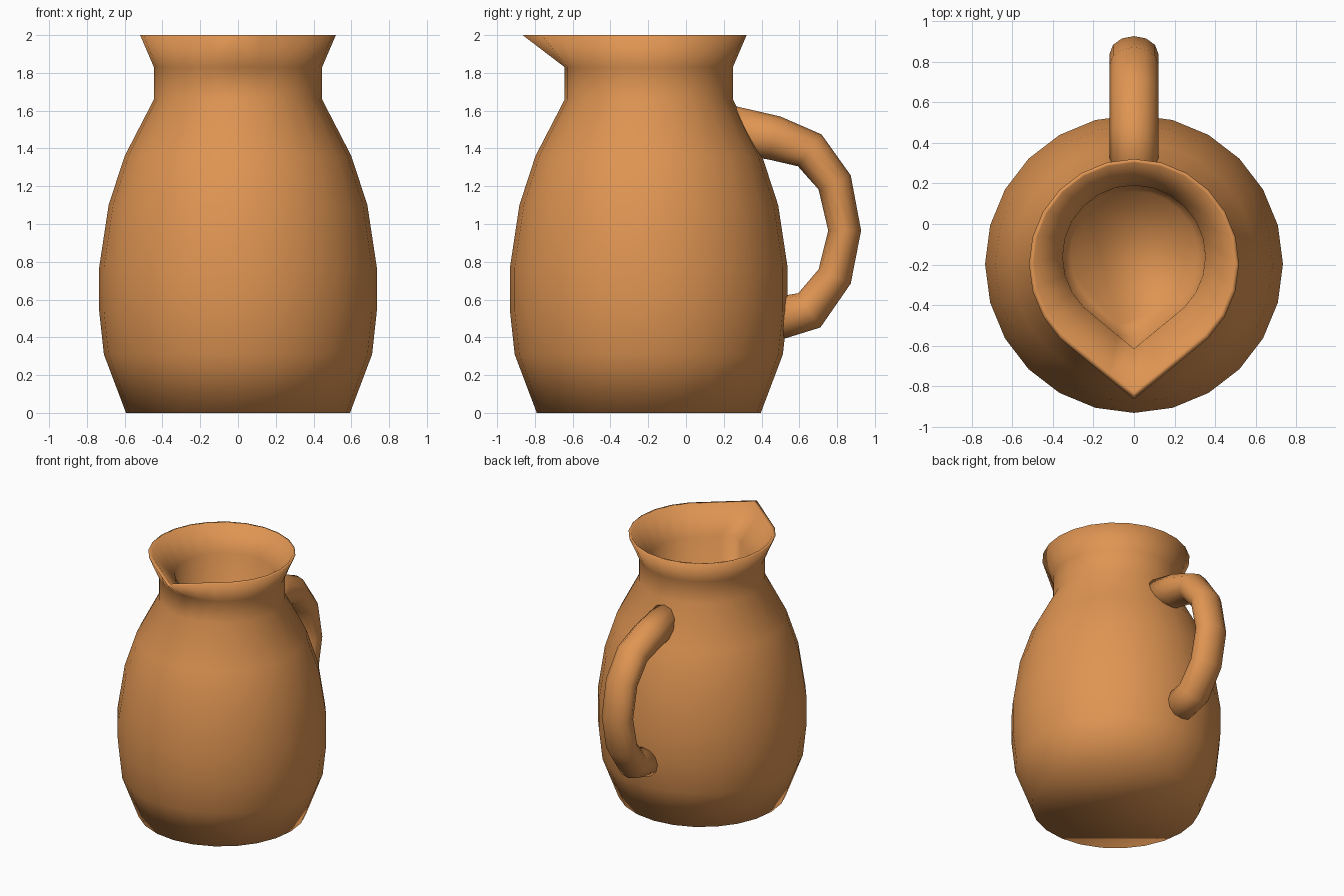
import bpy, bmesh
from math import sin, cos, pi
from mathutils import Vector

if "Cube" in bpy.data.objects:
    bpy.data.objects.remove(bpy.data.objects["Cube"])

clay = bpy.data.materials.new("clay")
clay.diffuse_color = (0.74, 0.30, 0.085, 1)
clay.use_nodes = True
clay.node_tree.nodes["Principled BSDF"].inputs["Base Color"].default_value = clay.diffuse_color


def loft(name, rings):
    """Skin closed rings of equal length, cap both ends, shade smooth."""
    bm = bmesh.new()
    loops = [[bm.verts.new(p) for p in ring] for ring in rings]
    n = len(loops[0])
    for a, b in zip(loops, loops[1:]):
        for i in range(n):
            j = (i + 1) % n
            bm.faces.new((a[i], a[j], b[j], b[i]))
    bm.faces.new(loops[0][::-1])
    bm.faces.new(loops[-1])
    bmesh.ops.recalc_face_normals(bm, faces=bm.faces)
    for f in bm.faces:
        f.smooth = True
    mesh = bpy.data.meshes.new(name)
    bm.to_mesh(mesh)
    bm.free()
    mesh.materials.append(clay)
    ob = bpy.data.objects.new(name, mesh)
    bpy.context.collection.objects.link(ob)
    return ob


# Jug body: outer profile (radius, height), 24 sides, starting at the spout
SIDES, CY = 24, -0.197
profile = [(0.593, 0), (0.71, 0.31), (0.735, 0.54), (0.735, 0.77), (0.685, 1.10),
           (0.60, 1.36), (0.445, 1.66), (0.445, 1.83), (0.518, 2.0)]


def circle(r, z):
    return [Vector((r * sin(2 * pi * i / SIDES), CY - r * cos(2 * pi * i / SIDES), z))
            for i in range(SIDES)]


rings = [circle(r, z) for r, z in profile]

# Pouring spout: straight lines from the rim to a point at the front
rim = rings[-1]
tip = Vector((0, -0.865, 2.0))
for side in (1, -1):
    end = rim[3 * side].copy()
    for k in range(3):
        rim[k * side] = tip.lerp(end, k / 3)

# Inside: the spouted rim shape scaled inwards (scale, height) down to the floor
for s, z in [(0.955, 2.0), (0.68, 1.82), (0.61, 0.2)]:
    rings.append([Vector((p.x * s, -0.085 + (p.y + 0.085) * s, z)) for p in rim])
loft("jug_body", rings)

# Handle: oval tube along a path of (y, z, half thickness)
path = [(0.22, 1.505, 0.125), (0.47, 1.455, 0.118), (0.655, 1.39, 0.105),
        (0.787, 1.22, 0.093), (0.84, 0.965, 0.087), (0.787, 0.722, 0.093),
        (0.653, 0.543, 0.108), (0.42, 0.485, 0.118)]
pts = [Vector((0, y, z)) for y, z, _ in path]
tube = []
for i, (p, (_, _, h)) in enumerate(zip(pts, path)):
    t = (pts[min(i + 1, len(pts) - 1)] - pts[max(i - 1, 0)]).normalized()
    out = Vector((0, -t.z, t.y))
    tube.append([p + Vector((0.12 * cos(a), 0, 0)) + out * (h * sin(a))
                 for a in (2 * pi * k / 12 for k in range(12))])
loft("handle", tube)
